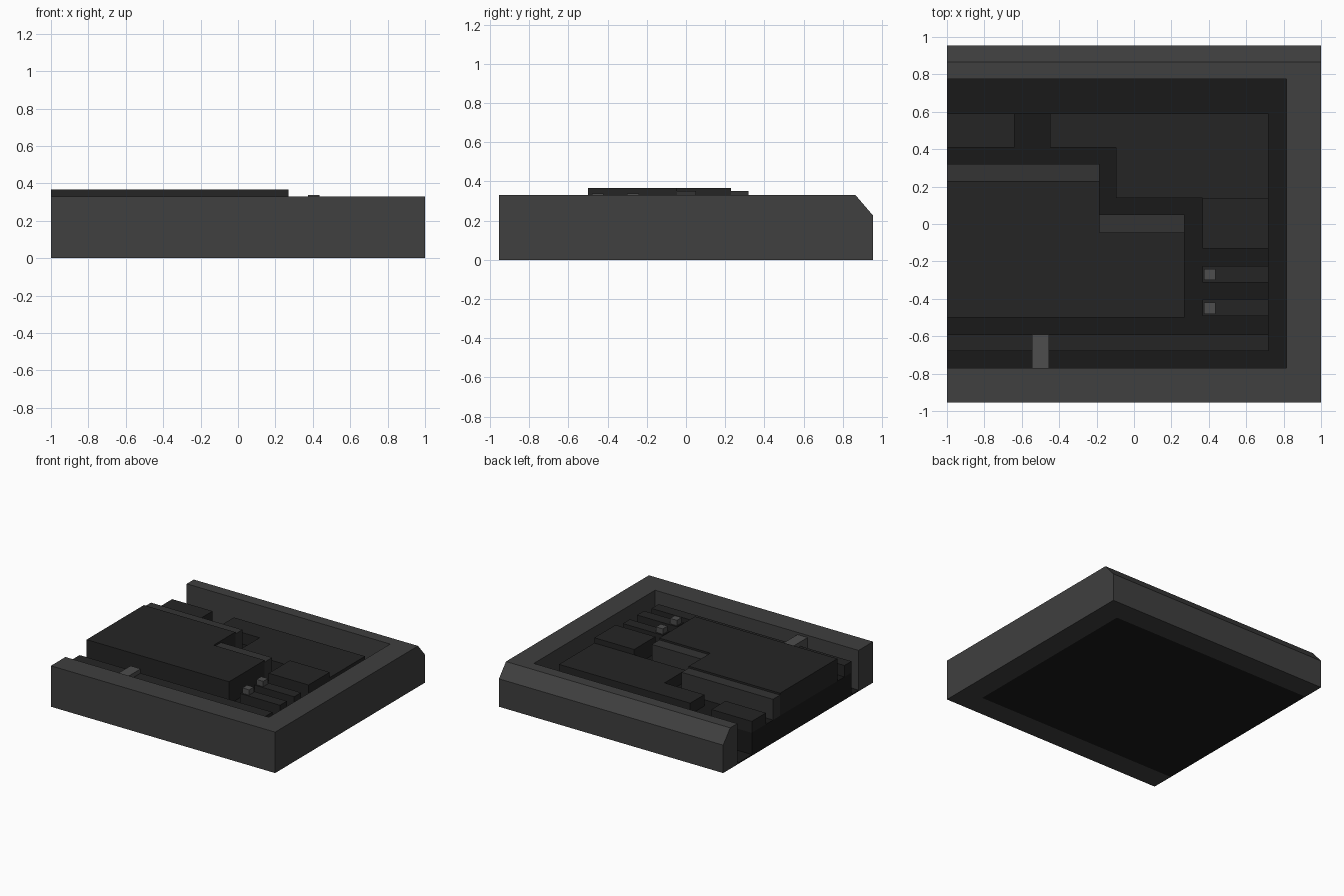
import bpy, bmesh

if "Cube" in bpy.data.objects:
    bpy.data.objects.remove(bpy.data.objects["Cube"])


def material(name, v):
    m = bpy.data.materials.new(name)
    m.diffuse_color = (v, v, v, 1)
    m.use_nodes = True
    m.node_tree.nodes["Principled BSDF"].inputs["Base Color"].default_value = m.diffuse_color
    return m


FRAME = material("frame_grey", 0.05)
BASE = material("base_black", 0.01)
BLOCK = material("block_dark", 0.018)
STEP = material("step_grey", 0.033)
ACCENT = material("accent_grey", 0.075)


def prism(name, outline, z0, z1, mat):
    """Extrude a plan outline from z0 up to z1."""
    bm = bmesh.new()
    face = bm.faces.new([bm.verts.new((x, y, z0)) for x, y in outline])
    top = bmesh.ops.extrude_face_region(bm, geom=[face])["geom"]
    for v in top:
        if isinstance(v, bmesh.types.BMVert):
            v.co.z = z1
    bmesh.ops.recalc_face_normals(bm, faces=bm.faces)
    me = bpy.data.meshes.new(name)
    bm.to_mesh(me)
    bm.free()
    me.materials.append(mat)
    ob = bpy.data.objects.new(name, me)
    bpy.context.collection.objects.link(ob)
    return ob


def box(name, x0, x1, y0, y1, z0, z1, mat):
    return prism(name, [(x0, y0), (x1, y0), (x1, y1), (x0, y1)], z0, z1, mat)


# U-shaped outer wall, open on the left
wall = prism("outer_wall", [(-1, -0.955), (1, -0.955), (1, 0.955), (-1, 0.955),
                            (-1, 0.775), (0.815, 0.775), (0.815, -0.77), (-1, -0.77)],
             0, 0.33, FRAME)

# sloped outer edge along the back: cut by a plane through the slope
bm = bmesh.new()
bm.from_mesh(wall.data)
cut = bmesh.ops.bisect_plane(bm, geom=bm.verts[:] + bm.edges[:] + bm.faces[:],
                             plane_co=(0, 0.865, 0.33), plane_no=(0, 0.105, 0.09),
                             clear_outer=True)
edges = [e for e in cut["geom_cut"] if isinstance(e, bmesh.types.BMEdge)]
bmesh.ops.holes_fill(bm, edges=edges)
bmesh.ops.recalc_face_normals(bm, faces=bm.faces)
bm.to_mesh(wall.data)
bm.free()

# floor and inner platform
box("floor", -1, 0.815, -0.77, 0.775, 0, 0.01, BASE)
PZ = 0.185
box("platform", -1, 0.72, -0.68, 0.59, 0.01, PZ, BASE)

# raised main deck with its two lower steps
prism("main_deck", [(-1, -0.5), (0.27, -0.5), (0.27, -0.045), (-0.185, -0.045),
                    (-0.185, 0.23), (-1, 0.23)], PZ, 0.367, BLOCK)
box("deck_step_back", -1, -0.185, 0.23, 0.32, PZ, 0.352, STEP)
box("deck_step_middle", -0.185, 0.27, -0.045, 0.05, PZ, 0.352, STEP)

# blocks behind and beside the deck
BZ = 0.277
box("back_left_block", -1, -0.64, 0.41, 0.59, PZ, BZ, BLOCK)
prism("back_block", [(-0.45, 0.41), (-0.095, 0.41), (-0.095, 0.14), (0.72, 0.14),
                     (0.72, 0.59), (-0.45, 0.59)], PZ, BZ, BLOCK)
box("side_block", 0.365, 0.72, -0.13, 0.14, PZ, 0.32, BLOCK)

# side bars with small studs
for i, y in enumerate((-0.27, -0.45)):
    box(f"side_bar_{i}", 0.365, 0.72, y - 0.043, y + 0.045, PZ, 0.295, BLOCK)
    box(f"bar_stud_{i}", 0.375, 0.435, y - 0.03, y + 0.03, 0.295, 0.338, ACCENT)

# front rail and the bridge to the wall
box("front_rail", -1, 0.72, -0.68, -0.59, PZ, BZ, BLOCK)
box("rail_bridge", -0.545, -0.455, -0.77, -0.59, 0.01, 0.312, ACCENT)
